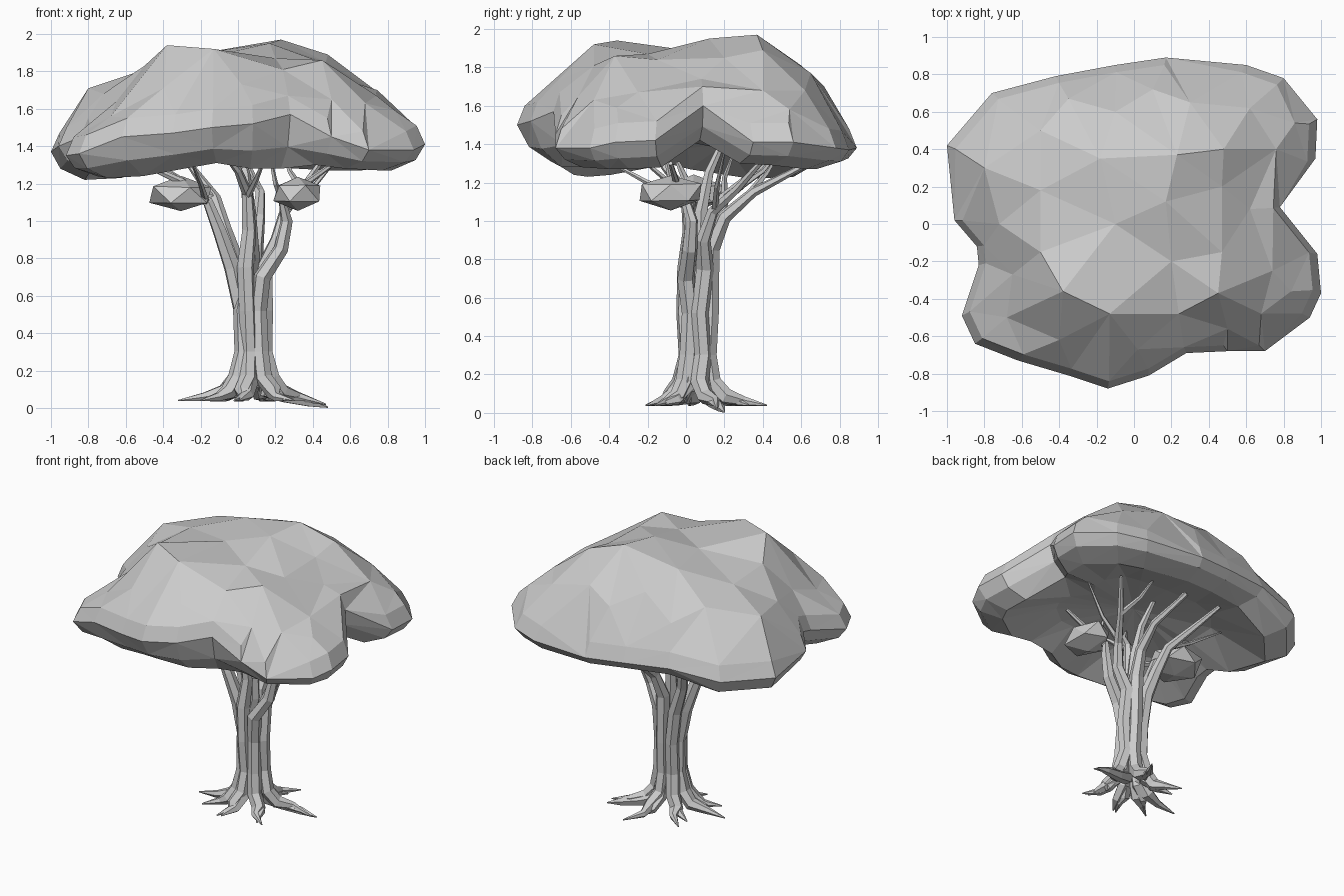
import bpy, bmesh, math, random
from mathutils import Vector
from mathutils.geometry import delaunay_2d_cdt

random.seed(4)
if "Cube" in bpy.data.objects:
    bpy.data.objects.remove(bpy.data.objects["Cube"], do_unlink=True)

grey = bpy.data.materials.new("plain_grey")
grey.use_nodes = True
grey.diffuse_color = (0.6, 0.6, 0.6, 1)
grey.node_tree.nodes["Principled BSDF"].inputs["Base Color"].default_value = grey.diffuse_color


def finish(bm, name):
    """Turn a bmesh into a flat shaded object."""
    bmesh.ops.recalc_face_normals(bm, faces=bm.faces)
    mesh = bpy.data.meshes.new(name)
    bm.to_mesh(mesh)
    bm.free()
    mesh.materials.append(grey)
    obj = bpy.data.objects.new(name, mesh)
    bpy.context.collection.objects.link(obj)
    return obj


def bridge(bm, lower, upper):
    """Join two closed rings of vertices with quads."""
    count = len(lower)
    for i in range(count):
        j = (i + 1) % count
        bm.faces.new((lower[i], lower[j], upper[j], upper[i]))


def add_tube(bm, points, radii, sides=6):
    """Sweep a tapered polygon along a path, carrying the frame along."""
    points = [Vector(p) for p in points]
    rings, side = [], Vector((0.3, 1, 0.1))
    for i, p in enumerate(points):
        along = (points[min(i + 1, len(points) - 1)] - points[max(i - 1, 0)]).normalized()
        side = (side - along * side.dot(along)).normalized()
        other = along.cross(side)
        ring = []
        for k in range(sides):
            a = math.tau * k / sides
            ring.append(bm.verts.new(p + (side * math.cos(a) + other * math.sin(a)) * radii[i]))
        rings.append(ring)
    for low, high in zip(rings, rings[1:]):
        bridge(bm, low, high)
    bm.faces.new(rings[0])
    bm.faces.new(rings[-1])


# Canopy rim: x, y, height of the widest edge, height of the underside
RIM = [
    (.97, .35, 1.41, 1.30), (.98, .56, 1.41, 1.29), (.80, .78, 1.38, 1.27),
    (.60, .85, 1.37, 1.27), (.17, .89, 1.38, 1.29), (-.1, .85, 1.4, 1.31),
    (-.42, .79, 1.42, 1.32), (-.76, .70, 1.38, 1.23), (-1, .42, 1.37, 1.22),
    (-.96, .02, 1.40, 1.27), (-.84, -.12, 1.45, 1.3), (-.83, -.22, 1.42, 1.28),
    (-.92, -.49, 1.35, 1.24), (-.85, -.64, 1.36, 1.23), (-.62, -.73, 1.45, 1.24),
    (-.35, -.81, 1.47, 1.28), (-.14, -.88, 1.5, 1.31), (.08, -.81, 1.52, 1.28),
    (.28, -.69, 1.57, 1.28), (.5, -.68, 1.45, 1.3), (.70, -.68, 1.38, 1.28),
    (.94, -.50, 1.38, 1.27), (1, -.37, 1.41, 1.27), (.98, -.16, 1.42, 1.28),
    (.78, .09, 1.6, 1.42),
]
# Peaks and hollows of the crown
CROWN = [
    (.23, .37, 1.97), (.17, .12, 1.95), (-.13, -.48, 1.92), (-.38, -.36, 1.94),
    (.24, -.48, 1.81), (.48, .4, 1.89), (-.1, 0, 1.89), (-.5, .18, 1.81),
    (.2, -.2, 1.87), (.47, .2, 1.85), (.62, .08, 1.74), (.76, .4, 1.68),
    (.47, -.15, 1.84), (.74, -.25, 1.67), (.62, .62, 1.68), (.3, .65, 1.77),
    (-.1, .6, 1.81), (-.18, .35, 1.9), (-.5, .5, 1.77), (-.8, .3, 1.71),
    (-.72, 0, 1.68), (-.65, -.27, 1.64), (-.68, -.5, 1.56), (-.5, -.15, 1.83),
    (-.4, -.62, 1.71), (.02, -.67, 1.73), (.5, -.56, 1.65), (.68, -.48, 1.63),
    (.84, -.36, 1.59), (.86, .54, 1.58), (.45, -.37, 1.86), (.1, .72, 1.7),
    (-.35, .67, 1.68),
]


def build_canopy():
    bm = bmesh.new()
    n = len(RIM)
    # A steep shoulder sits just inside the rim
    shoulder = [(x * .955, y * .955, z + .1) for x, y, z, _ in RIM]
    points = [p[:3] for p in RIM] + shoulder + CROWN
    flat = [Vector(p[:2]) for p in points]
    _, _, faces, origin, _, _ = delaunay_2d_cdt(flat, [], [list(range(n))], 1, 1e-5)
    top = [bm.verts.new(p) for p in points]
    for face in faces:
        bm.faces.new([top[origin[i][0]] for i in face])
    # Underside: curled lip, lowest ring, then a hollow ceiling
    lip = [bm.verts.new((x * .95, y * (.93 if y < -.6 else .95), z * .4 + low * .6)) for x, y, z, low in RIM]
    base = [bm.verts.new((x * .82, y * .8, low)) for x, y, _, low in RIM]
    hollow = [bm.verts.new((x * .48, y * .48, 1.39 + random.uniform(-.02, .02))) for x, y, _, _ in RIM]
    bridge(bm, top[:n], lip)
    bridge(bm, lip, base)
    bridge(bm, base, hollow)
    peak = bm.verts.new((0, 0, 1.45))
    for i in range(n):
        bm.faces.new((hollow[i], hollow[(i + 1) % n], peak))
    bmesh.ops.triangulate(bm, faces=[f for f in bm.faces if len(f.verts) > 3])
    finish(bm, "canopy")


def build_clump(name, centre, size):
    """Small faceted leaf clump."""
    bm = bmesh.new()
    bmesh.ops.create_icosphere(bm, subdivisions=1, radius=1)
    for v in bm.verts:
        v.co *= random.uniform(.95, 1.15)
        v.co = Vector(c + a * s for c, a, s in zip(centre, v.co, size))
    finish(bm, name)


build_canopy()
build_clump("leaf_clump_right", (-.305, .04, 1.14), (.18, .18, .09))
build_clump("leaf_clump_left", (.32, -.08, 1.15), (.14, .17, .09))

# Trunk: twisted stems that start as a root and end as a branch
AXIS = Vector((.08, .06, 0))
STEMS = [
    # root tip, then the upper path above the shared trunk
    ((-.32, .02, .04), [(-.03, .05, .75), (-.1, .03, .95), (-.16, .02, 1.1), (-.3, 0, 1.21), (-.5, -.04, 1.3)]),
    ((-.02, -.21, .04), [(.04, 0, .75), (.06, .02, .95), (.05, .0, 1.15), (0, -.1, 1.27), (-.1, -.2, 1.4)]),
    ((.3, -.16, .04), [(.13, .0, .7), (.23, .02, .85), (.26, .03, 1), (.24, .0, 1.1), (.36, -.05, 1.2), (.5, -.08, 1.3)]),
    ((.47, .16, .02), [(.14, .1, .75), (.21, .09, .9), (.25, .14, 1.05), (.34, .27, 1.17), (.46, .42, 1.34)]),
    ((.2, .42, .04), [(.09, .13, .85), (.11, .2, 1.02), (.12, .35, 1.15), (.06, .6, 1.28)]),
    ((-.15, .3, .04), [(.0, .12, .75), (-.07, .14, .95), (-.12, .2, 1.12), (-.22, .36, 1.25), (-.3, .5, 1.36)]),
    ((-.2, -.12, .04), [(.07, .07, .8), (.06, .08, 1.05), (.04, .12, 1.25), (.0, .2, 1.43)]),
]
bm = bmesh.new()
for tip, upper in STEMS:
    tip = Vector(tip)
    out = tip - AXIS
    out.z = 0
    reach, out = out.length, out.normalized()
    bend = Vector((-out.y, out.x, 0)) * random.uniform(-.04, .04)
    lower = [tip, AXIS + out * reach * .65 + bend + Vector((0, 0, .06))]
    for r, z in ((.15, .085), (.09, .16), (.068, .3), (.06, .52)):
        wobble = Vector((random.uniform(-1, 1), random.uniform(-1, 1), 0)) * .012
        lower.append(AXIS + out * r + wobble + Vector((0, 0, z)))
    radii = [.004, .026, .045, .048, .046, .045]
    for i in range(len(upper)):
        radii.append(.042 * (1 - i / len(upper)) + .005)
    add_tube(bm, lower + upper, radii)
finish(bm, "trunk_stems")

# Side roots fill the flare at the base
bm = bmesh.new()
for i in range(6):
    a = math.tau * (i + .35) / 6
    out = Vector((math.cos(a), math.sin(a), 0))
    bend = Vector((-out.y, out.x, 0)) * random.uniform(-.06, .06)
    reach = random.uniform(.24, .31)
    path = [AXIS + out * .05 + Vector((0, 0, .26)), AXIS + out * .09 + Vector((0, 0, .13)),
            AXIS + out * .17 + Vector((0, 0, .07)), AXIS + out * reach + bend + Vector((0, 0, .04))]
    add_tube(bm, path, [.03, .04, .032, .004], 5)
# One deep root reaches the ground
add_tube(bm, [(.14, .1, .1), (.25, .14, .06), (.38, .18, .03), (.48, .2, .004)], [.045, .036, .026, .004], 5)
finish(bm, "roots")

# Twigs: forks from the branches into the leaves
TWIGS = [
    ((-.17, .02, 1.1), (-.2, -.2, 1.2), (-.25, -.42, 1.32)),
    ((-.12, .2, 1.12), (-.3, .2, 1.22), (-.52, .25, 1.36)),
    ((.05, 0, 1.13), (.1, -.12, 1.23), (.16, -.3, 1.38)),
    ((.24, 0, 1.1), (.2, -.08, 1.2), (.16, -.12, 1.4)),
    ((.26, .15, 1.06), (.4, .16, 1.18), (.55, .2, 1.36)),
    ((.12, .33, 1.14), (.05, .42, 1.25), (-.02, .5, 1.38)),
    ((.34, .27, 1.17), (.28, .4, 1.26), (.24, .5, 1.38)),
]
bm = bmesh.new()
for path in TWIGS:
    add_tube(bm, path, [.02, .014, .006], 5)
finish(bm, "twigs")
